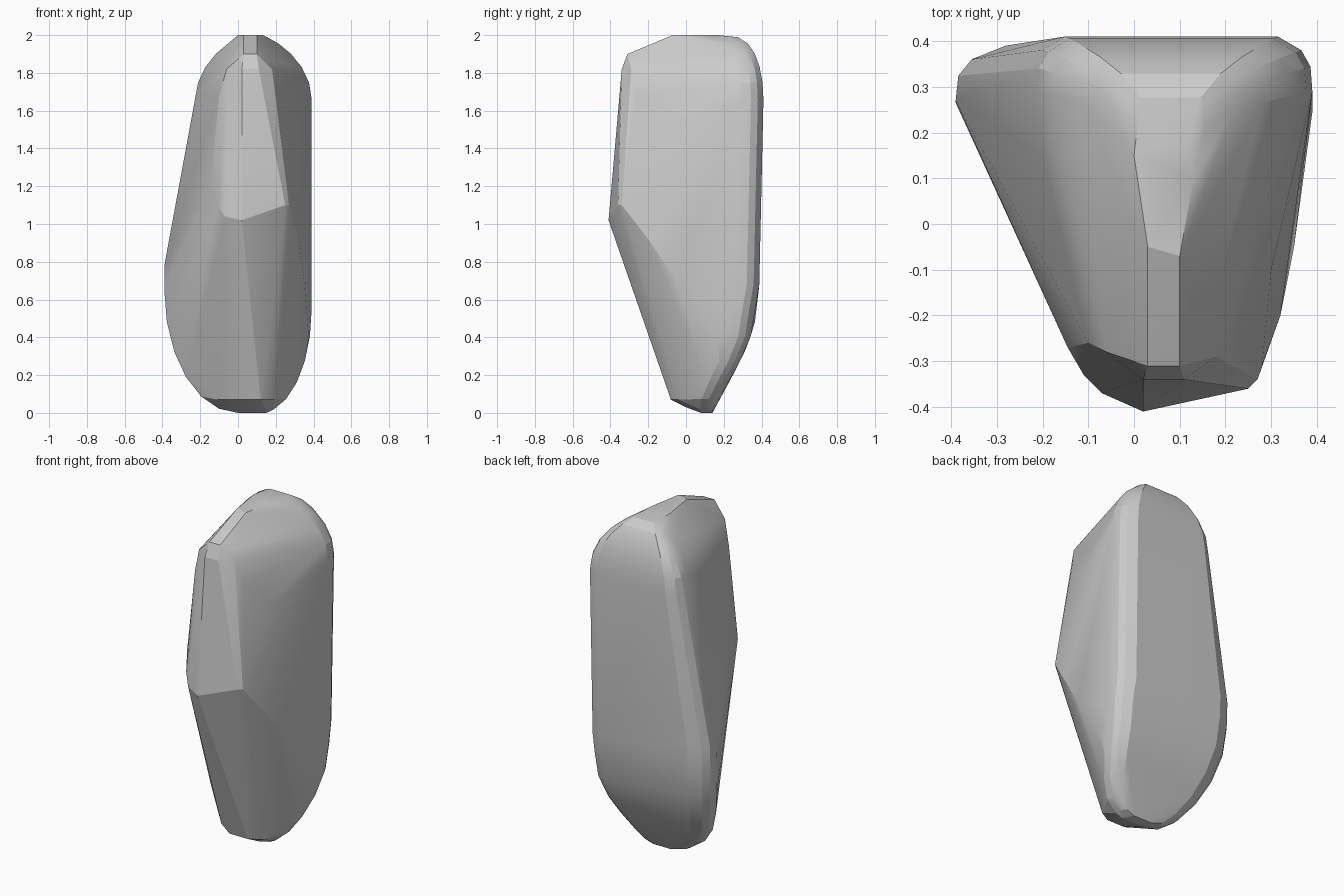
import bpy, bmesh
from math import sin, cos, pi

# Remove the default cube
cube = bpy.data.objects.get("Cube")
if cube:
    bpy.data.objects.remove(cube, do_unlink=True)

STEPS = 6
points = []


def rim(center, reach, z, back, depth=.12):
    """Rounded back corner at one height, from the side round to the back."""
    points.append((center + reach, back - depth, z))
    points.append((center + reach * .985, back - depth * .55, z))
    points.append((center + reach * .91, back - depth * .25, z))
    points.append((center + reach * .72, back, z))


def quarter(center, reach, z_start, z_end, y_end, y_start, side_power, back_power):
    """Sweep the rounded back corner along a quarter ellipse towards an end."""
    for step in range(STEPS + 1):
        angle = step / STEPS * pi / 2
        rise, spread = sin(angle), max(cos(angle), 0)
        z = z_start + (z_end - z_start) * rise
        back = y_end + (y_start - y_end) * spread ** back_power
        rim(center, reach * spread ** side_power, z, back, depth=.05 + .07 * spread)


def row(height, *pairs):
    """Add several points that share one height."""
    for x, y in pairs:
        points.append((x, y, height))


# Rounded bottom, left and right halves of the back
quarter(center=0, reach=-.39, z_start=.65, z_end=0,
        y_end=.14, y_start=.385, side_power=1, back_power=2.5)
quarter(center=.12, reach=.27, z_start=.55, z_end=0,
        y_end=.14, y_start=.365, side_power=1, back_power=3)

# Rounded top, left and right halves of the back
quarter(center=.04, reach=-.265, z_start=1.66, z_end=2,
        y_end=.17, y_start=.41, side_power=1.5, back_power=.6)
quarter(center=.12, reach=.27, z_start=1.66, z_end=2,
        y_end=.17, y_start=.41, side_power=1.5, back_power=.6)

# Straight walls between the two rounded ends
rim(center=0, reach=-.39, z=.78, back=.39)
rim(center=.1, reach=.29, z=.68, back=.388)

# Crest sloping forward
row(2, (.03, -.05), (.1, -.07), (.13, .1), (0, .15))
row(1.9, (.03, -.31), (.1, -.31), (.19, .05))
row(1.87, (-.02, -.27), (.15, -.27), (.28, .23))

# Shoulders beside the crest
row(1.84, (-.13, .15), (-.08, -.05), (.2, -.1))
row(1.7, (-.2, .15))
row(1.53, (.3, -.1))

# Brow at the top of the front strip
row(1.82, (.02, -.34), (.11, -.34), (-.06, -.28), (.18, -.29))
row(1.68, (.22, -.26), (-.1, -.26))

# Crease across the front
row(1.02, (.02, -.41))
row(1.04, (-.07, -.37))
row(1.1, (.25, -.36), (.27, -.34), (.28, -.31), (-.11, -.33))
row(1.2, (-.145, -.27))

# Slanted edge from the crease down the side
row(.92, (.32, -.2))
row(.7, (.35, -.05))
row(.4, (.375, .17))

# Foot
row(.07, (0, -.08), (.12, -.08), (-.11, 0), (.19, -.04))
row(.03, (.02, 0), (.14, 0))
row(0, (0, .08), (.15, .08))

# Wrap the stone surface around all the points
bm = bmesh.new()
for point in points:
    bm.verts.new(point)
bmesh.ops.remove_doubles(bm, verts=bm.verts, dist=.004)
hull = bmesh.ops.convex_hull(bm, input=bm.verts)
loose = {v for v in hull["geom_interior"] + hull["geom_unused"]
         if isinstance(v, bmesh.types.BMVert) and not v.link_faces}
bmesh.ops.delete(bm, geom=list(loose), context="VERTS")
bmesh.ops.recalc_face_normals(bm, faces=bm.faces)
mesh = bpy.data.meshes.new("stone")
bm.to_mesh(mesh)
bm.free()

stone = bpy.data.objects.new("stone", mesh)
bpy.context.collection.objects.link(stone)

# Plain grey material
grey = bpy.data.materials.new("stone_grey")
grey.use_nodes = True
color = (.6, .6, .6, 1)
grey.diffuse_color = color
grey.node_tree.nodes["Principled BSDF"].inputs["Base Color"].default_value = color
mesh.materials.append(grey)

# Soften the small facets, keep the main edges crisp
bpy.ops.object.select_all(action="DESELECT")
stone.select_set(True)
bpy.context.view_layer.objects.active = stone
bpy.ops.object.shade_smooth_by_angle(angle=pi / 12)
